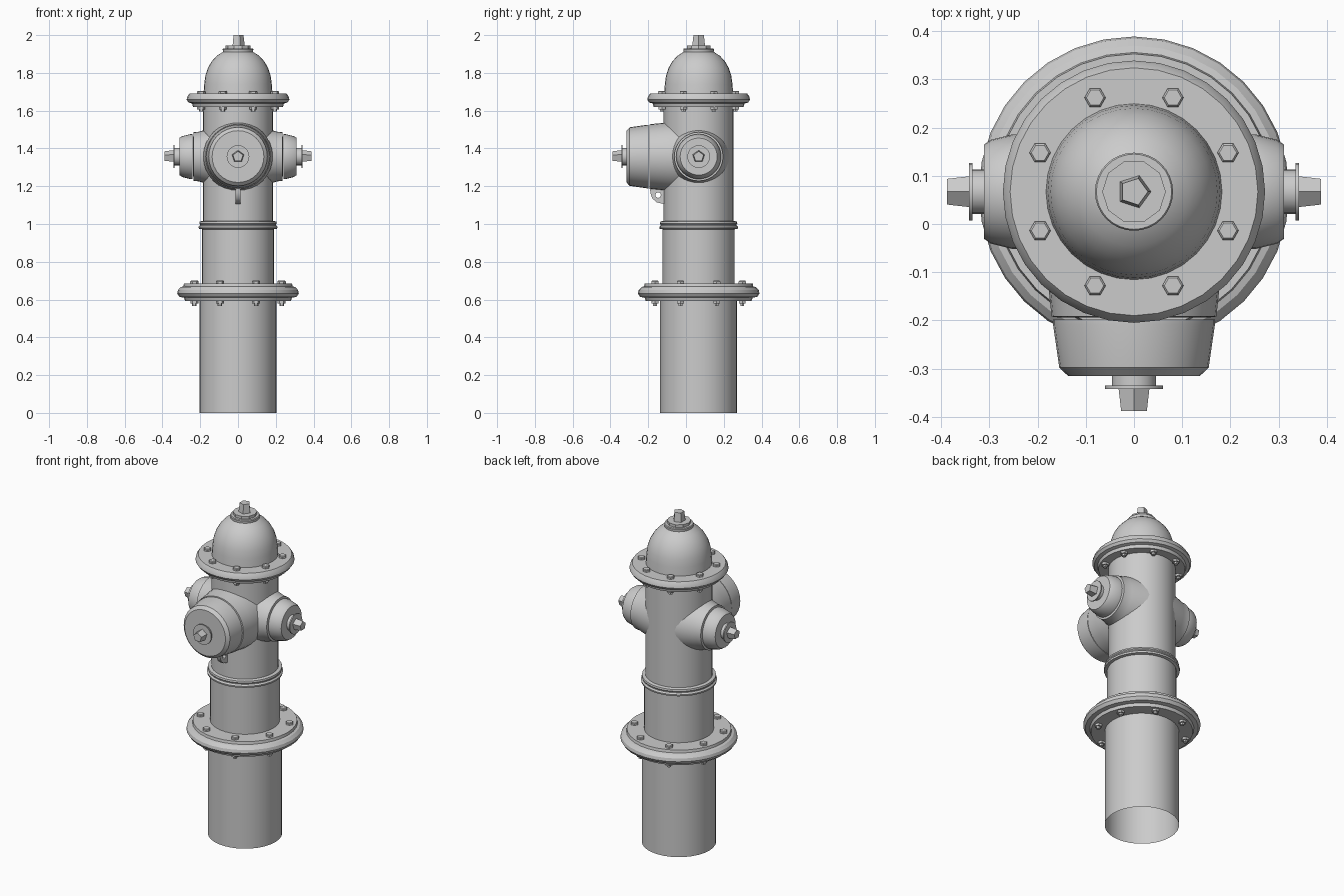
import bpy, bmesh
from math import pi, sin, cos
from mathutils import Matrix, Vector

if "Cube" in bpy.data.objects:
    bpy.data.objects.remove(bpy.data.objects["Cube"])

CY = 0.067   # barrel axis in y
OZ = 1.357   # outlet axis height


def finish(name, bm, matrix=Matrix(), fix_normals=True):
    if fix_normals:
        bmesh.ops.recalc_face_normals(bm, faces=bm.faces)
    mesh = bpy.data.meshes.new(name)
    bm.to_mesh(mesh)
    bm.free()
    mesh.transform(matrix)
    obj = bpy.data.objects.new(name, mesh)
    bpy.context.collection.objects.link(obj)
    bpy.ops.object.select_all(action='DESELECT')
    obj.select_set(True)
    bpy.context.view_layer.objects.active = obj
    bpy.ops.object.shade_smooth_by_angle(angle=pi / 6)
    return obj


def lathe(name, profile, segs=32, matrix=Matrix(), phase=0.0, cap=False):
    """Revolve (radius, height) points about local z; cap closes the last ring."""
    bm = bmesh.new()
    rings = [[bm.verts.new((r * cos(phase + 2 * pi * i / segs),
                            r * sin(phase + 2 * pi * i / segs), z))
              for i in range(segs)] for r, z in profile]
    for a, b in zip(rings, rings[1:]):
        for i in range(segs):
            j = (i + 1) % segs
            bm.faces.new((a[i], a[j], b[j], b[i]))
    if cap:
        bm.faces.new(rings[-1])
    return finish(name, bm, matrix, fix_normals=False)


AXIS = Matrix.Translation((0, CY, 0))

# Barrels: the lower one is an open tube at the ground
lathe("lower_barrel", [(.204, 0), (.204, .60)], matrix=AXIS)
lathe("middle_barrel", [(.191, .68), (.191, .98)], matrix=AXIS)
lathe("upper_barrel", [(.185, 1.0), (.185, 1.63)], matrix=AXIS)
lathe("barrel_ring", [(.19, .972), (.207, .975), (.209, .985), (.201, .993),
                      (.201, .998), (.205, 1.003), (.203, 1.013), (.185, 1.017)], matrix=AXIS)

# Flanges
lathe("ground_flange", [(.20, .592), (.28, .592), (.286, .61), (.31, .614), (.322, .632),
                        (.318, .65), (.303, .666), (.289, .67), (.286, .686), (.19, .686)],
      matrix=AXIS)
lathe("bonnet_flange", [(.184, 1.62), (.238, 1.62), (.243, 1.638), (.262, 1.643), (.272, 1.658),
                        (.268, 1.675), (.257, 1.691), (.18, 1.691)], matrix=AXIS)

# Domed bonnet
lathe("bonnet", [(.183, 1.685), (.179, 1.74), (.173, 1.785), (.160, 1.825), (.140, 1.86),
                 (.113, 1.89), (.08, 1.911), (.065, 1.918)], matrix=AXIS, cap=True)
lathe("bonnet_collar", [(.079, 1.905), (.081, 1.925), (.078, 1.93), (.062, 1.93)],
      matrix=AXIS, cap=True)
lathe("bonnet_washer", [(.066, 1.925), (.066, 1.946)], segs=10, matrix=AXIS, cap=True)
lathe("bonnet_nut", [(.036, 1.94), (.029, 2.0)], segs=5, matrix=AXIS, cap=True)


# Hex bolts around each flange, heads on top and nuts underneath
def bolt_circle(name, radius, top, bottom):
    for k in range(8):
        a = pi / 8 + k * pi / 4
        m = Matrix.Translation((radius * cos(a), CY + radius * sin(a), 0))
        lathe(f"{name}_head_{k}", [(.022, top - .006), (.022, top + .01), (.018, top + .014)],
              6, m, cap=True)
        lathe(f"{name}_nut_{k}", [(.021, bottom + .005), (.021, bottom - .013),
                                  (.012, bottom - .013), (.012, bottom - .025)], 6, m, cap=True)


bolt_circle("ground_bolt", .25, .686, .592)
bolt_circle("bonnet_bolt", .211, 1.691, 1.62)


# Outlets: neck, cap, washer and five-sided nut along one axis
def outlet(name, matrix, neck, cap):
    lathe(name + "_neck", neck, 32, matrix, cap=True)
    lathe(name + "_cap", cap, 32, matrix, cap=True)
    lathe(name + "_stem", [(.046, .305), (.046, .336)], 20, matrix, cap=True)
    lathe(name + "_washer", [(.03, .335), (.06, .335), (.06, .342)], 20, matrix, cap=True)
    lathe(name + "_nut", [(.034, .338), (.028, .388)], 5, matrix, phase=pi / 2, cap=True)


facing_front = Matrix.Rotation(pi / 2, 4, 'X')
side_neck = [(.165, .08), (.152, .135), (.138, .185), (.131, .21), (.129, .235), (.105, .237)]
side_cap = [(.105, .24), (.119, .24), (.119, .252), (.108, .296), (.098, .311)]
for name, turn in (("right_outlet", pi / 2), ("left_outlet", -pi / 2)):
    m = Matrix.Translation((0, CY, OZ)) @ Matrix.Rotation(turn, 4, 'Z') @ facing_front
    outlet(name, m, side_neck, side_cap)

outlet("front_outlet", Matrix.Translation((0, 0, OZ)) @ facing_front,
       [(.184, -.04), (.184, .08), (.178, .125), (.171, .192), (.155, .194)],
       [(.155, .198), (.168, .198), (.168, .208), (.155, .298), (.137, .315)])

# Chain lug: a rounded plate with a hole, under the front outlet
outline = [(-.10, 1.155), (-.10, 1.20), (-.145, 1.20), (-.19, 1.20), (-.189, 1.165),
           (-.178, 1.135), (-.155, 1.115), (-.115, 1.105)]
centre = Vector((-.147, 1.153))
bm = bmesh.new()
rims = []
for x in (-.012, .012):
    outer = [bm.verts.new((x, y, z)) for y, z in outline]
    inner = []
    for y, z in outline:
        p = centre + (Vector((y, z)) - centre).normalized() * .015
        inner.append(bm.verts.new((x, p.x, p.y)))
    rims.append((outer, inner))
(o1, i1), (o2, i2) = rims
for a, b in ((o1, i1), (i1, i2), (i2, o2), (o2, o1)):
    for k in range(len(outline)):
        j = (k + 1) % len(outline)
        bm.faces.new((a[k], a[j], b[j], b[k]))
finish("chain_lug", bm)
